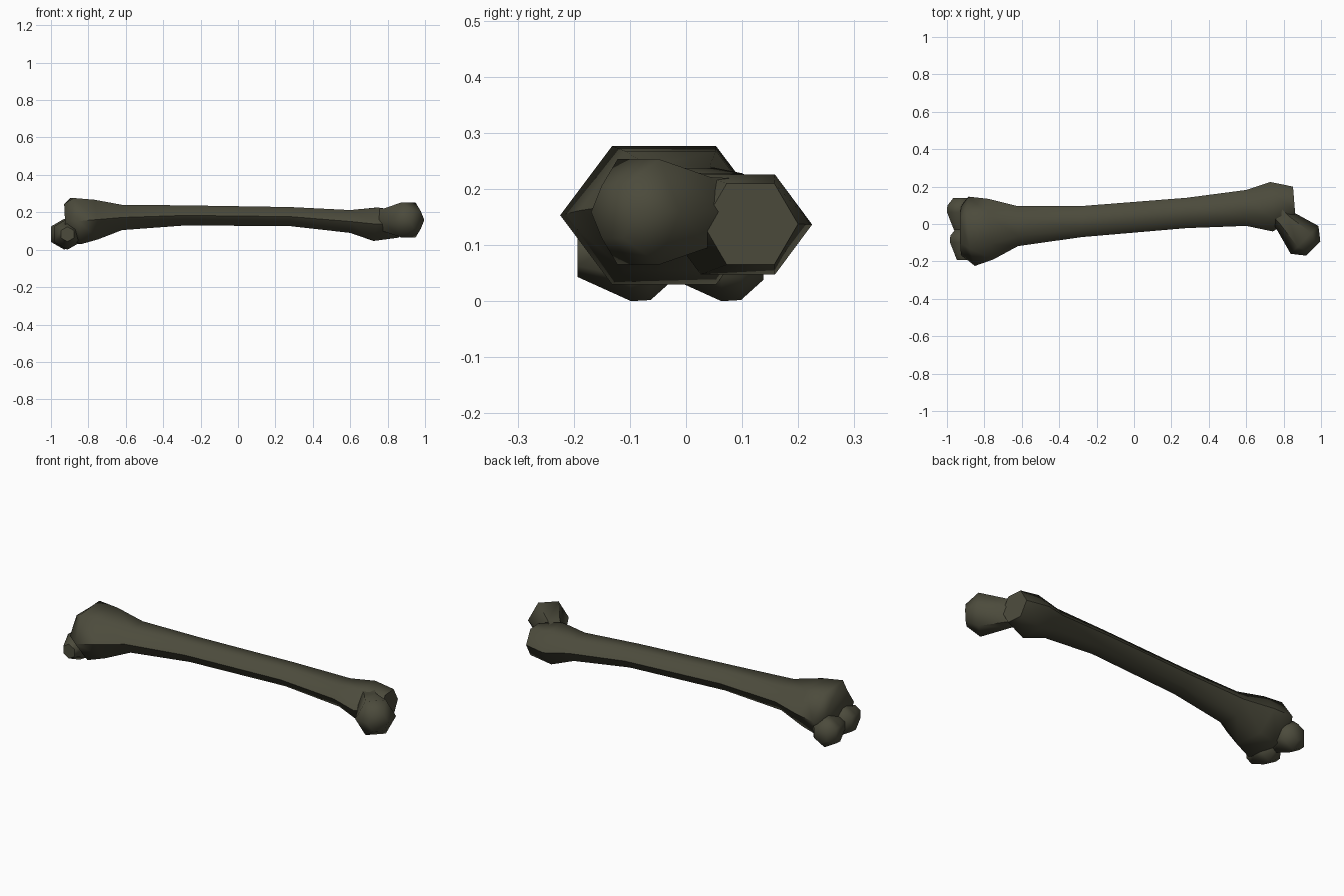
import bpy
from math import cos, sin, pi, radians
from mathutils import Vector

if "Cube" in bpy.data.objects:
    bpy.data.objects.remove(bpy.data.objects["Cube"])

mat = bpy.data.materials.new("dark olive bone")
mat.diffuse_color = (0.072, 0.070, 0.045, 1)
mat.use_nodes = True
mat.node_tree.nodes["Principled BSDF"].inputs["Base Color"].default_value = mat.diffuse_color


def loft(name, rings):
    """Skin a closed tube through equal-length rings of points, capped at both ends."""
    n = len(rings[0])
    verts = [p for r in rings for p in r]
    faces = [(i * n + j, i * n + (j + 1) % n, (i + 1) * n + (j + 1) % n, (i + 1) * n + j)
             for i in range(len(rings) - 1) for j in range(n)]
    faces += [tuple(reversed(range(n))), tuple(range(len(verts) - n, len(verts)))]
    me = bpy.data.meshes.new(name)
    me.from_pydata(verts, [], faces)
    me.materials.append(mat)
    ob = bpy.data.objects.new(name, me)
    bpy.context.collection.objects.link(ob)
    bpy.context.view_layer.objects.active = ob
    ob.select_set(True)
    bpy.ops.object.mode_set(mode='EDIT')
    bpy.ops.mesh.select_all(action='SELECT')
    bpy.ops.mesh.normals_make_consistent(inside=False)
    bpy.ops.object.mode_set(mode='OBJECT')
    bpy.ops.object.shade_smooth_by_angle(angle=radians(60))
    ob.select_set(False)
    return ob


def hexagon(centre, side, up, w, h, turn=0.0):
    """Six points: half width w along side, half height h along up."""
    s, u = Vector(side).normalized(), Vector(up).normalized()
    k = h / sin(pi / 3)
    return [Vector(centre) + s * w * cos(a) + u * k * sin(a)
            for a in (turn + i * pi / 3 for i in range(6))]


# Shaft with flared ends: x, y low, y high, z low, z high, lean in y, lean in z
stations = [
    (-0.925, -0.165, 0.095, 0.065, 0.245, 0.0, -0.05),
    (-0.868, -0.225, 0.147, 0.028, 0.278, -0.09, -0.16),
    (-0.765, -0.190, 0.135, 0.055, 0.268, -0.08, -0.10),
    (-0.62, -0.118, 0.095, 0.105, 0.240, 0.0, 0.0),
    (-0.28, -0.070, 0.096, 0.130, 0.237, 0.0, 0.0),
    (0.28, -0.022, 0.140, 0.126, 0.228, 0.0, 0.0),
    (0.60, -0.010, 0.182, 0.090, 0.212, 0.0, 0.0),
    (0.735, -0.040, 0.225, 0.047, 0.226, -0.05, 0.1),
    (0.857, 0.030, 0.200, 0.065, 0.210, -0.08, 0.0),
]
loft("shaft", [
    hexagon((x, (y0 + y1) / 2, (z0 + z1) / 2), (ty, 1, 0), (tz, 0, 1),
            (y1 - y0) / 2, (z1 - z0) / 2)
    for x, y0, y1, z0, z1, ty, tz in stations])

# Ball head on a short neck, pointing diagonally out of the upper end
head = [((0.765, 0.062), 0.060, 0.060), ((0.803, 0.022), 0.062, 0.062),
        ((0.912, -0.085), 0.105, 0.094), ((0.958, -0.131), 0.054, 0.047)]
loft("ball_head", [hexagon((x, y, 0.159), (1, 1, 0), (0, 0, 1), w, h)
                   for (x, y), w, h in head])

# Two rounded knuckles at the lower end
profile = [(-0.095, 0.040), (0.0, 0.083), (0.035, 0.081), (0.075, 0.045)]
for name, x, y in (("front_knuckle", -0.912, -0.098), ("back_knuckle", -0.928, 0.063)):
    loft(name, [hexagon((x, y + dy, 0.083), (1, 0, 0), (0, 0, 1), r, r * sin(pi / 3), pi / 6)
                for dy, r in profile])
